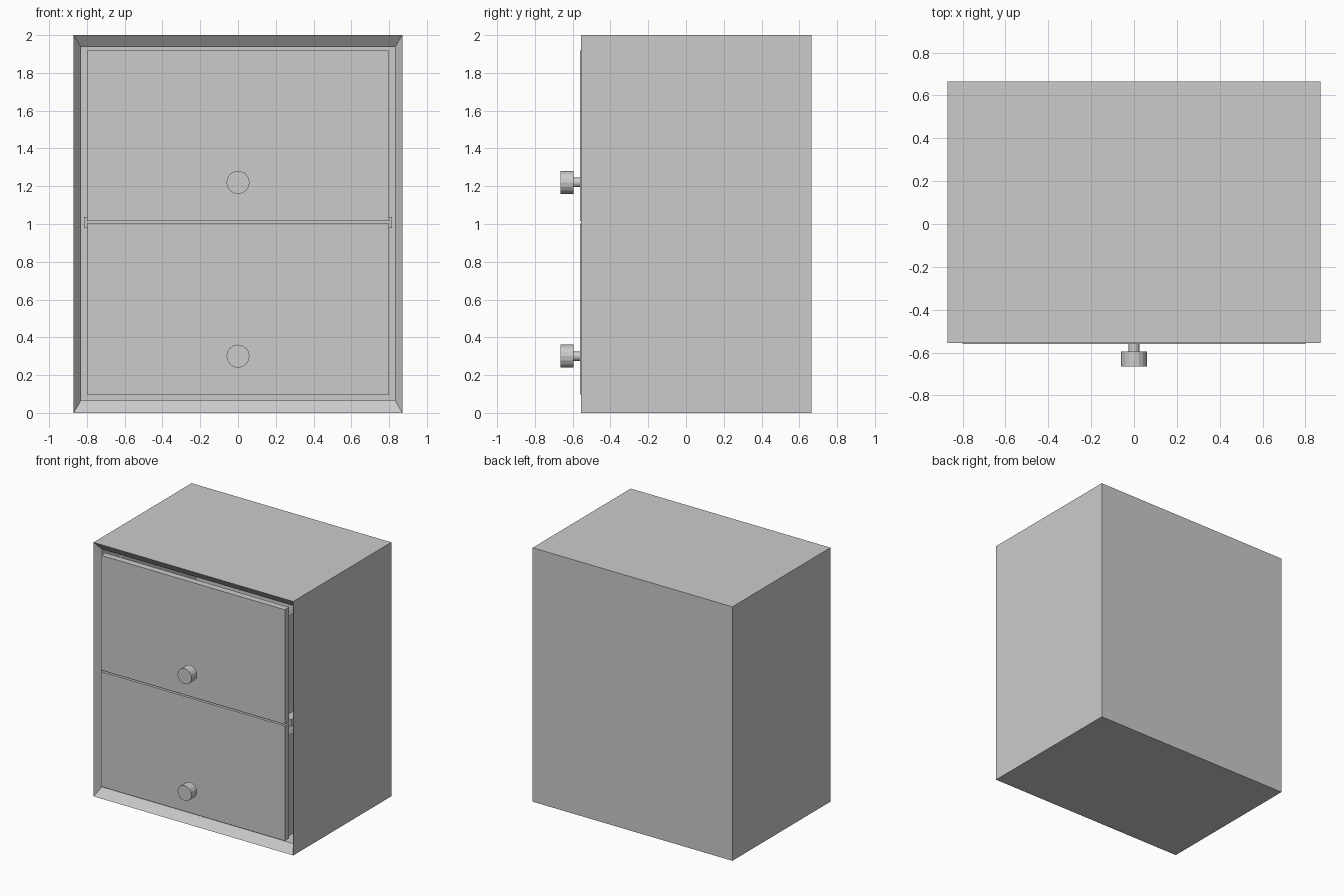
import bpy, bmesh, math
from mathutils import Matrix, Vector

if "Cube" in bpy.data.objects:
    bpy.data.objects.remove(bpy.data.objects["Cube"])


def finish(name, bm):
    bmesh.ops.recalc_face_normals(bm, faces=bm.faces)
    mesh = bpy.data.meshes.new(name)
    bm.to_mesh(mesh)
    bm.free()
    obj = bpy.data.objects.new(name, mesh)
    bpy.context.collection.objects.link(obj)
    return obj


def add_box(bm, lo, hi):
    lo, hi = Vector(lo), Vector(hi)
    mat = Matrix.Translation((lo + hi) / 2) @ Matrix.Diagonal((*(hi - lo), 1))
    return bmesh.ops.create_cube(bm, size=1, matrix=mat)["verts"]


def add_disc(bm, radius, y0, y1, z, sides=16):
    mat = Matrix.Translation((0, (y0 + y1) / 2, z)) @ Matrix.Rotation(math.pi / 2, 4, 'X')
    bmesh.ops.create_cone(bm, cap_ends=True, segments=sides, radius1=radius,
                          radius2=radius, depth=y1 - y0, matrix=mat)


FRONT, BACK, RIM = -0.555, 0.665, -0.505

# Cabinet shell: mitred frame sloping inwards, then a deep cavity
bm = bmesh.new()
add_box(bm, (-0.87, FRONT, 0), (0.87, BACK, 2))
face = min(bm.faces, key=lambda f: f.calc_center_median().y)
bmesh.ops.inset_region(bm, faces=[face], thickness=0.054)
for v in face.verts:
    v.co.y = RIM
    v.co.z = 0.065 if v.co.z < 1 else 1.938
cavity = bmesh.ops.extrude_discrete_faces(bm, faces=[face])["faces"][0]
for v in cavity.verts:
    v.co.y = BACK - 0.05
finish("cabinet_shell", bm)

# Shelf between the two drawers
bm = bmesh.new()
add_box(bm, (-0.816, RIM, 0.98), (0.816, BACK - 0.05, 1.036))
finish("divider", bm)


def drawer(label, z0, z1, floor, top, knob_z):
    # Overlay panel
    bm = bmesh.new()
    add_box(bm, (-0.80, -0.56, z0), (0.80, -0.508, z1))
    finish(label + "_drawer_front", bm)

    # Open-topped tray behind the panel
    bm = bmesh.new()
    verts = add_box(bm, (-0.78, -0.508, floor), (0.78, 0.58, top))
    lid = max(bm.faces, key=lambda f: f.calc_center_median().z)
    bmesh.ops.inset_region(bm, faces=[lid], thickness=0.03)
    well = bmesh.ops.extrude_discrete_faces(bm, faces=[lid])["faces"][0]
    for v in well.verts:
        v.co.z = floor + 0.03
    finish(label + "_drawer_tray", bm)

    # Round knob on a short stem
    bm = bmesh.new()
    add_disc(bm, 0.025, -0.60, -0.555, knob_z)
    add_disc(bm, 0.061, -0.665, -0.595, knob_z)
    finish(label + "_knob", bm)


drawer("lower", 0.098, 1.003, 0.10, 0.90, 0.30)
drawer("upper", 1.015, 1.918, 1.06, 1.84, 1.22)
